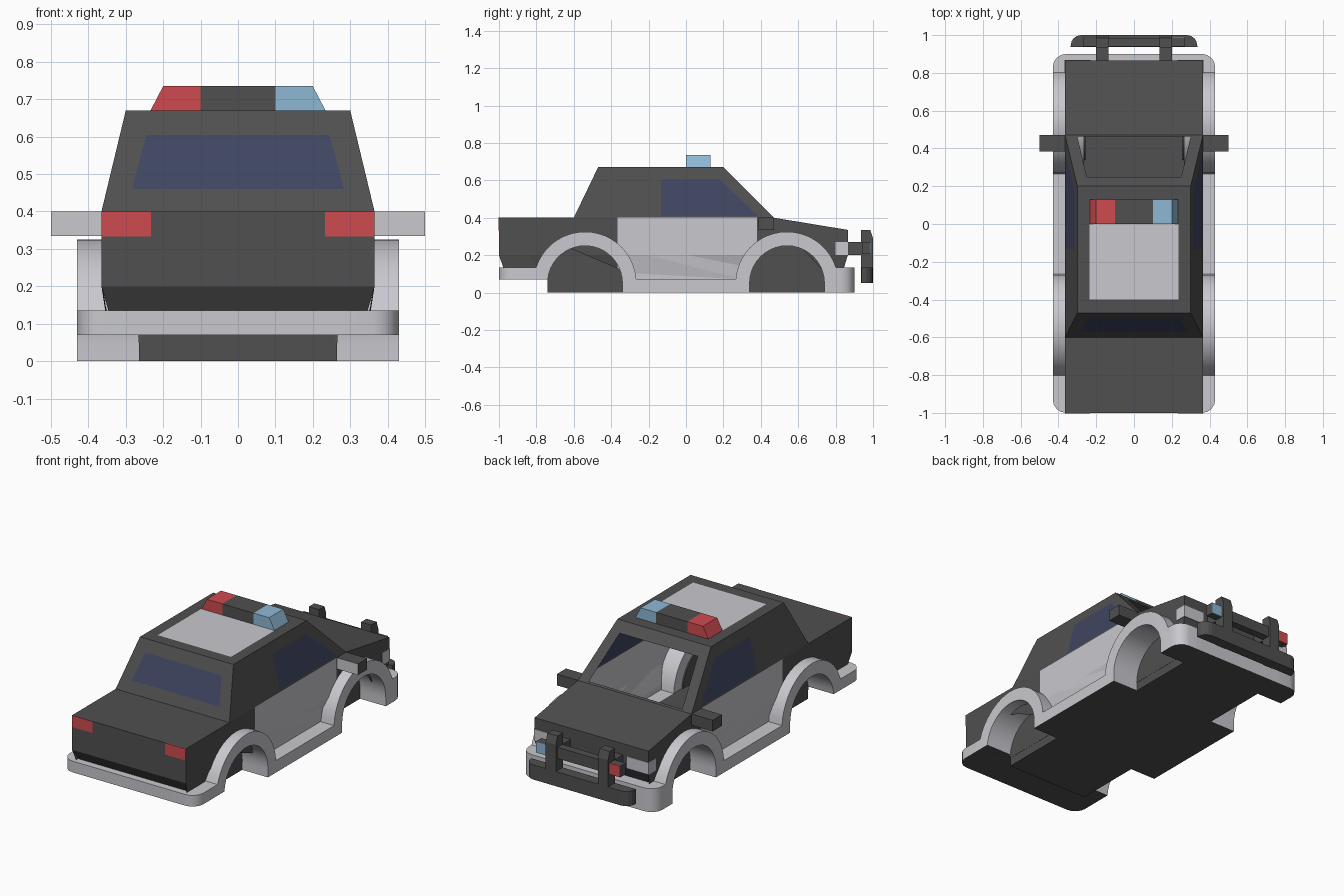
import bpy, bmesh
from math import sin, cos, radians
from mathutils import Vector

cube = bpy.data.objects.get("Cube")
if cube:
    bpy.data.objects.remove(cube, do_unlink=True)


def material(name, r, g, b):
    m = bpy.data.materials.new(name)
    m.use_nodes = True
    m.diffuse_color = (r, g, b, 1)
    m.node_tree.nodes["Principled BSDF"].inputs["Base Color"].default_value = (r, g, b, 1)
    return m


BLACK = material("body black", .08, .08, .08)
WHITE = material("pale grey", .58, .58, .62)
RED = material("lamp red", .62, .07, .08)
BLUE = material("lamp blue", .27, .48, .66)
GLASS = material("window blue", .05, .06, .12)


def finish(name, bm, mats, mirror=False):
    mesh = bpy.data.meshes.new(name)
    bm.to_mesh(mesh)
    bm.free()
    for m in mats:
        mesh.materials.append(m)
    ob = bpy.data.objects.new(name, mesh)
    bpy.context.collection.objects.link(ob)
    if mirror:
        ob.modifiers.new("Mirror", 'MIRROR')
    return ob


def prism(name, pts, axis, a, b, mats, mirror=False, rule=None, round_edges=None, radius=.07):
    """Extrude a flat outline along an axis from a to b."""
    place = {'x': lambda p, t: (t, p[0], p[1]),
             'y': lambda p, t: (p[0], t, p[1]),
             'z': lambda p, t: (p[0], p[1], t)}[axis]
    bm = bmesh.new()
    lo = [bm.verts.new(place(p, a)) for p in pts]
    hi = [bm.verts.new(place(p, b)) for p in pts]
    bm.faces.new(lo)
    bm.faces.new(hi)
    for i in range(len(pts)):
        j = (i + 1) % len(pts)
        bm.faces.new((lo[i], lo[j], hi[j], hi[i]))
    bmesh.ops.recalc_face_normals(bm, faces=bm.faces)
    if round_edges:
        edges = [e for e in bm.edges if round_edges(e)]
        bmesh.ops.bevel(bm, geom=edges, offset=radius, segments=4, profile=.5, affect='EDGES')
    bm.normal_update()
    if rule:
        for f in bm.faces:
            f.material_index = int(rule(f))
    return finish(name, bm, mats, mirror)


def box(name, x, y, z, mats, mirror=False, rule=None):
    pts = [(x[0], y[0]), (x[1], y[0]), (x[1], y[1]), (x[0], y[1])]
    return prism(name, pts, 'z', z[0], z[1], mats, mirror, rule)


def arc(cy, r, start, end, n=20):
    angles = [radians(start + (end - start) * i / n) for i in range(n + 1)]
    return [(cy + r * cos(t), .05 + r * sin(t)) for t in angles]


AXLE = .54

# Body shell
bm = bmesh.new()


def face(pts, mat=0):
    f = bm.faces.new([bm.verts.new(p) for p in pts])
    f.material_index = mat
    return f


def framed(outer, inner, mat):
    """A panel with an inner pane; mat None leaves an opening."""
    for i in range(4):
        j = (i + 1) % 4
        face((outer[i], outer[j], inner[j], inner[i]))
    if mat is not None:
        face(inner, mat)


def strip(pts):
    for (w, y, z), (w2, y2, z2) in zip(pts, pts[1:]):
        face(((-w, y, z), (w, y, z), (w2, y2, z2), (-w2, y2, z2)))


# Sides with wheel cutouts, the middle part being the pale doors
outline = ([(-1, .07)] + arc(-AXLE, .235, 175, 5) + arc(AXLE, .235, 175, 5)
           + [(.865, .07), (.865, .335), (.47, .4), (-1, .4)])
for s in (1, -1):
    face([(s * .365, y, z) for y, z in outline])
bmesh.ops.triangulate(bm, faces=bm.faces)
for co, no in (((0, -.365, 0), (0, 1, 0)), ((0, .38, 0), (0, 1, 0)), ((0, 0, .2), (0, 0, 1))):
    bmesh.ops.bisect_plane(bm, geom=bm.verts[:] + bm.edges[:] + bm.faces[:],
                           plane_co=co, plane_no=no)
for f in bm.faces:
    f.material_index = int(-.365 < f.calc_center_median().y < .38)
for v in bm.verts:
    t = max(0, min(1, (.2 - v.co.z) / .065))
    v.co.x *= 1 - .055 * t
    if v.co.y < -.99 or v.co.y > .86:
        v.co.y *= 1 - .045 * t

# Trunk, hood and end panels
strip([(.365, -.6, .4), (.365, -1, .4), (.365, -1, .2), (.345, -.955, .13)])
strip([(.365, .47, .4), (.365, .865, .335), (.365, .865, .2), (.345, .826, .13)])


# Cabin with side windows, rear window, open windscreen and roof panel
def wall(y, z, s):
    return (s * (.365 - .065 * (z - .4) / .27), y, z)


for s in (1, -1):
    framed([wall(-.6, .4, s), wall(.47, .4, s), wall(.2, .67, s), wall(-.47, .67, s)],
           [wall(-.135, .41, s), wall(.385, .41, s), wall(.18, .605, s), wall(-.135, .605, s)], 2)


def across(w, y, z, w2, y2, z2):
    return [(-w, y, z), (w, y, z), (w2, y2, z2), (-w2, y2, z2)]


framed(across(.365, -.6, .4, .3, -.47, .67), across(.283, -.571, .46, .245, -.501, .605), 2)
framed(across(.365, .47, .4, .3, .2, .67), across(.3, .462, .408, .25, .25, .62), None)
framed(across(.3, -.47, .67, .3, .2, .67), across(.235, -.4, .67, .235, 0, .67), 1)
bmesh.ops.remove_doubles(bm, verts=bm.verts, dist=.0005)
bmesh.ops.recalc_face_normals(bm, faces=bm.faces)
finish("body_shell", bm, [BLACK, WHITE, GLASS])


# Skirt with wheel arches, black underneath
def underside(f):
    return f.normal.z < -.9 and f.calc_center_median().z < .08


def corner(e):
    a, b = (v.co for v in e.verts)
    return (min(a.x, b.x) > .42 and abs(a.y - b.y) < .001
            and (a.y < -.99 or a.y > .89))


skirt = ([(-1, .07)] + arc(-AXLE, .2, 174, 0) + [(-.34, 0), (.34, 0)]
         + arc(AXLE, .2, 180, 0) + [(.74, 0), (.9, 0), (.9, .135)]
         + arc(AXLE, .275, 18, 176) + arc(-AXLE, .275, 4, 162) + [(-1, .135)])
ob = prism("wheel_arch_skirt", skirt, 'x', .265, .43, [WHITE, BLACK], True, underside, corner)
bpy.ops.object.select_all(action='DESELECT')
ob.select_set(True)
bpy.context.view_layer.objects.active = ob
bpy.ops.object.shade_smooth_by_angle(angle=radians(35))

box("trunk_end_skirt", (-.265, .265), (-1, -.74), (.07, .135), [WHITE, BLACK], rule=underside)
box("hood_end_skirt", (-.265, .265), (.74, .9), (0, .135), [WHITE, BLACK], rule=underside)
box("floor", (-.265, .265), (-.74, .74), (0, .07), [BLACK])
for label, cy in (("trunk", -AXLE), ("hood", AXLE)):
    prism(label + "_wheel_well_wall", arc(cy, .202, 180, 0), 'x', .258, .266, [BLACK], True)

# Roof light bar
box("light_bar_middle", (-.1, .1), (0, .13), (.668, .735), [BLACK])
for label, s, m in (("red", -1, RED), ("blue", 1, BLUE)):
    pts = [(s * .1, .668), (s * .235, .668), (s * .2, .735), (s * .1, .735)]
    prism(label + "_roof_light", pts, 'y', 0, .13, [m])
    # Small lamp on the end of the guard rail
    xs = sorted((s * .2, s * .27))
    box(label + "_guard_light", xs, (.984, .989), (.205, .27), [m])

# Tail lamps, head lamps and door mirrors
box("tail_lamp", (.233, .365), (-1.0, -.994), (.333, .4), [RED], True)
for name, x, y in (("head_lamp", (.23, .368), (.86, .869)),
                   ("head_lamp_side", (.36, .368), (.8, .869))):
    box(name, x, y, (.2, .27), [WHITE], True)
bpy.data.objects["tail_lamp"].location.y = -.002
box("door_mirror", (.35, .5), (.385, .47), (.335, .4), [BLACK, WHITE], True,
    lambda f: f.normal.y < -.9)


# Push guard
def bumper_corner(e):
    a, b = (v.co for v in e.verts)
    return abs(a.z - b.z) > .01 and a.y > .99


prism("guard_bumper", [(-.335, .938), (.335, .938), (.335, 1), (-.335, 1)], 'z', .05, .135,
      [BLACK], round_edges=bumper_corner, radius=.055)
box("guard_rail", (-.27, .27), (.94, .985), (.205, .27), [BLACK])
prism("guard_upright", [(.935, .05), (1, .05), (1, .29), (.985, .335), (.935, .335)],
      'x', .135, .2, [BLACK], True)
box("guard_bracket", (.135, .2), (.85, .94), (.2, .27), [BLACK], True)
